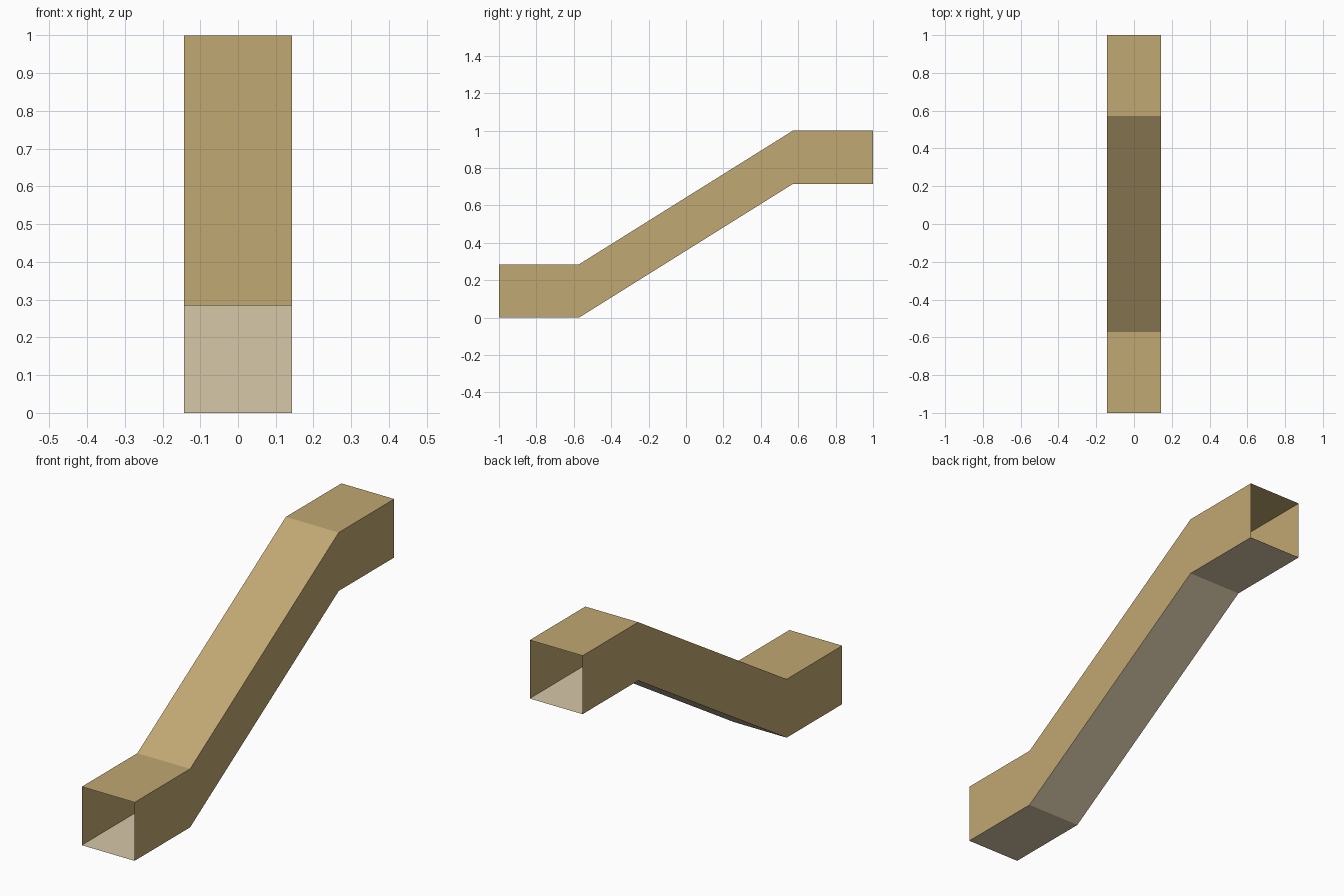
import bpy, bmesh

if "Cube" in bpy.data.objects:
    bpy.data.objects.remove(bpy.data.objects["Cube"])

HALF = 0.1425   # half width of the duct
TALL = 0.285    # vertical height of the duct
# side profile of the floor line: (y, z)
PATH = [(-1.0, 0.0), (-0.572, 0.0), (0.572, 0.715), (1.0, 0.715)]


def material(name, srgb):
    lin = [((c / 255 + 0.055) / 1.055) ** 2.4 for c in srgb]
    mat = bpy.data.materials.new(name)
    mat.diffuse_color = (*lin, 1.0)
    mat.use_nodes = True
    mat.node_tree.nodes["Principled BSDF"].inputs["Base Color"].default_value = mat.diffuse_color
    return mat


wall = material("tan_wall", (193, 168, 115))
floor = material("pale_floor", (214, 199, 167))

# open-ended square duct: one ring per path point, bridged by quads
bm = bmesh.new()
rings = []
for y, z in PATH:
    corners = [(-HALF, z), (HALF, z), (HALF, z + TALL), (-HALF, z + TALL)]
    rings.append([bm.verts.new((x, y, h)) for x, h in corners])
for a, b in zip(rings, rings[1:]):
    for i in range(4):
        j = (i + 1) % 4
        face = bm.faces.new((a[i], a[j], b[j], b[i]))
        face.material_index = 1 if i == 0 else 0   # bottom side is the floor
bm.normal_update()

mesh = bpy.data.meshes.new("sloped_duct")
bm.to_mesh(mesh)
bm.free()
mesh.materials.append(wall)
mesh.materials.append(floor)
duct = bpy.data.objects.new("sloped_duct", mesh)
bpy.context.collection.objects.link(duct)
